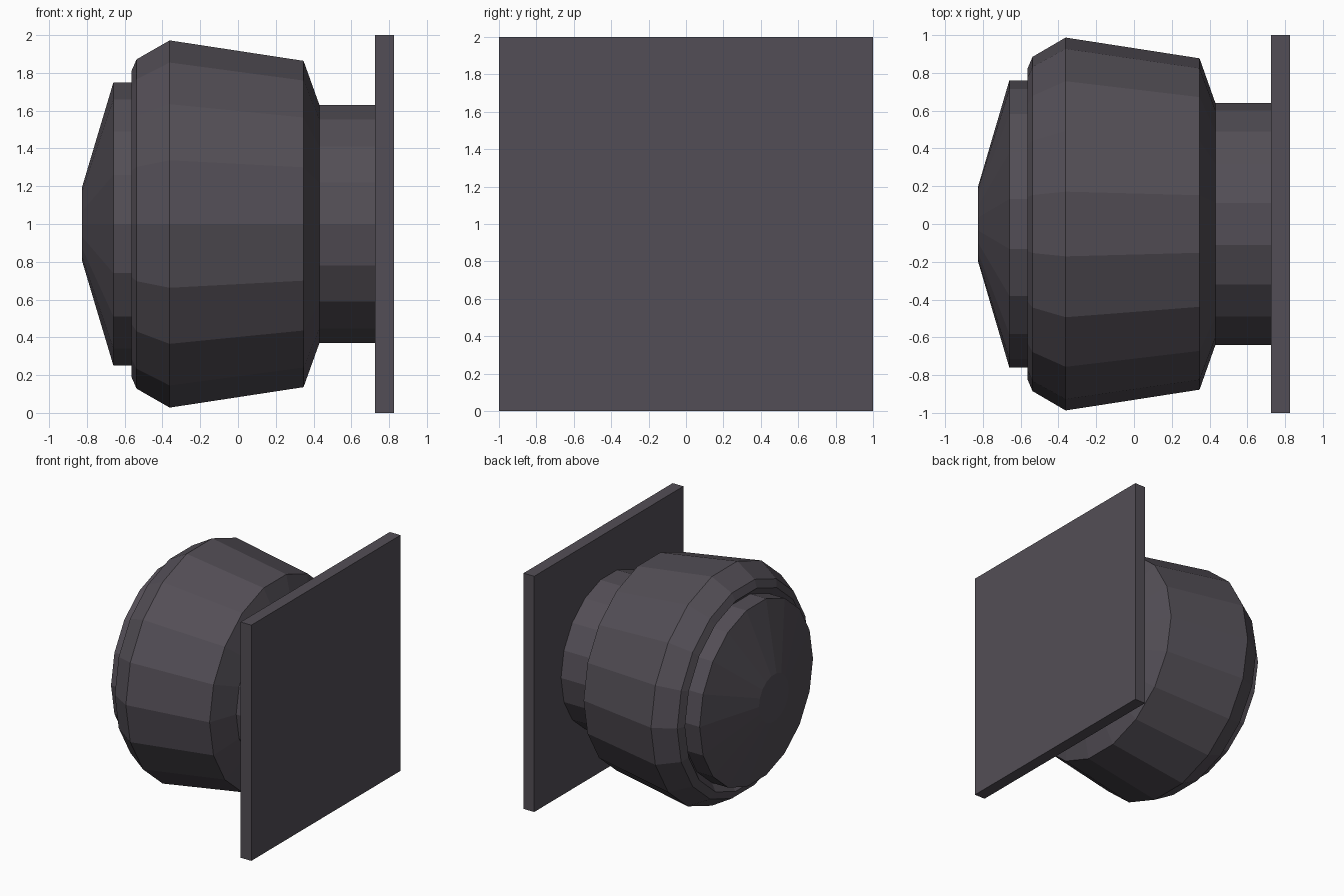
import bpy, bmesh, math

if "Cube" in bpy.data.objects:
    bpy.data.objects.remove(bpy.data.objects["Cube"])

SIDES = 18

metal = bpy.data.materials.new("dark_grey")
metal.diffuse_color = (0.086, 0.076, 0.092, 1)
metal.use_nodes = True
metal.node_tree.nodes["Principled BSDF"].inputs["Base Color"].default_value = metal.diffuse_color


def finish(name, bm):
    bmesh.ops.recalc_face_normals(bm, faces=bm.faces[:])
    mesh = bpy.data.meshes.new(name)
    bm.to_mesh(mesh)
    bm.free()
    mesh.materials.append(metal)
    obj = bpy.data.objects.new(name, mesh)
    bpy.context.collection.objects.link(obj)
    return obj


def lathe(name, profile):
    """Turn (x, radius) points around the x axis at z = 1, capping both ends."""
    bm = bmesh.new()
    rings = []
    for x, r in profile:
        rings.append([bm.verts.new((x, r * math.cos(2 * math.pi * i / SIDES),
                                    1 + r * math.sin(2 * math.pi * i / SIDES)))
                      for i in range(SIDES)])
    for a, b in zip(rings, rings[1:]):
        for i in range(SIDES):
            j = (i + 1) % SIDES
            bm.faces.new((a[i], a[j], b[j], b[i]))
    bm.faces.new(rings[0])
    bm.faces.new(rings[-1])
    return finish(name, bm)


# Domed front disc
lathe("front_disc", [(-0.825, 0.20), (-0.66, 0.76), (-0.50, 0.76)])

# Barrel with chamfered rim around a shallow groove
lathe("barrel", [(-0.505, 0.755), (-0.565, 0.82), (-0.537, 0.885), (-0.362, 0.987),
                 (0.347, 0.877), (0.431, 0.64)])

# Neck between barrel and plate
lathe("neck", [(0.42, 0.64), (0.73, 0.64)])

# Square mounting plate
bm = bmesh.new()
bmesh.ops.create_cube(bm, size=1)
bmesh.ops.scale(bm, vec=(0.1, 2, 2), verts=bm.verts[:])
bmesh.ops.translate(bm, vec=(0.775, 0, 1), verts=bm.verts[:])
finish("mounting_plate", bm)
